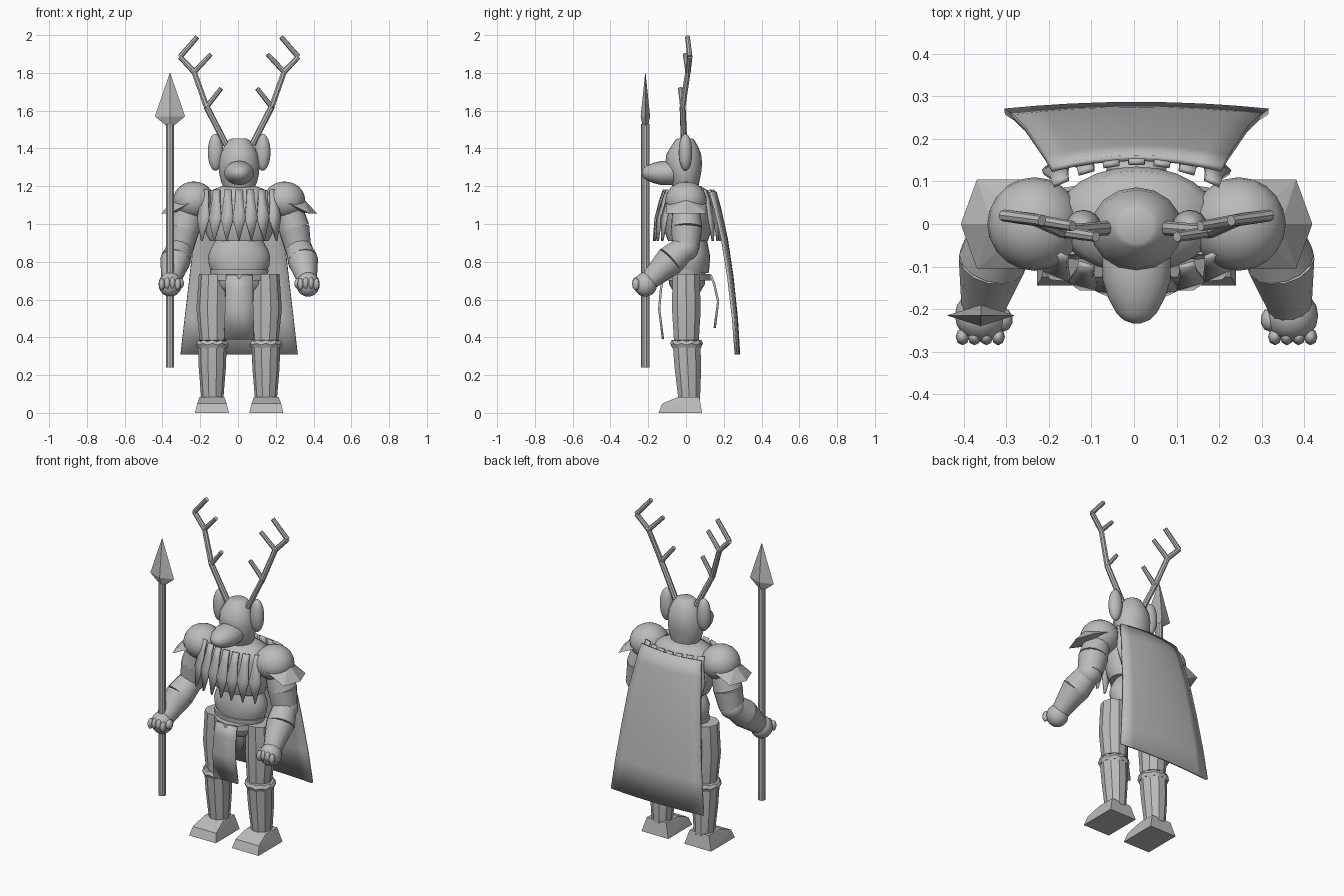
import bpy, bmesh, math
from mathutils import Vector, Matrix

if "Cube" in bpy.data.objects:
    bpy.data.objects.remove(bpy.data.objects["Cube"])

grey = bpy.data.materials.new("stone_grey")
grey.diffuse_color = (0.5, 0.5, 0.5, 1)
grey.use_nodes = True
grey.node_tree.nodes["Principled BSDF"].inputs["Base Color"].default_value = grey.diffuse_color
CX = 0.006  # body centre line


def finish(name, bm, smooth=None):
    bmesh.ops.recalc_face_normals(bm, faces=bm.faces[:])
    me = bpy.data.meshes.new(name)
    bm.to_mesh(me)
    bm.free()
    me.materials.append(grey)
    ob = bpy.data.objects.new(name, me)
    bpy.context.collection.objects.link(ob)
    if smooth:
        bpy.ops.object.select_all(action='DESELECT')
        ob.select_set(True)
        bpy.context.view_layer.objects.active = ob
        bpy.ops.object.shade_smooth_by_angle(angle=math.radians(smooth))
    return ob


def skin(bm, rings):
    """Join rings of points into a closed tube."""
    rows = [[bm.verts.new(p) for p in r] for r in rings]
    n = len(rows[0])
    for a, b in zip(rows, rows[1:]):
        for i in range(n):
            j = (i + 1) % n
            bm.faces.new((a[i], a[j], b[j], b[i]))
    bm.faces.new(rows[0])
    bm.faces.new(rows[-1])


def loft(name, rows, n=24, smooth=50):
    """Stacked ellipses: (x, y, z, rx, ry)."""
    bm = bmesh.new()
    skin(bm, [[(x + rx * math.cos(2 * math.pi * i / n), y + ry * math.sin(2 * math.pi * i / n), z)
               for i in range(n)] for x, y, z, rx, ry in rows])
    return finish(name, bm, smooth)


def rod(bm, a, b, r1, r2, n=8):
    a, b = Vector(a), Vector(b)
    d = b - a
    m = Matrix.Translation((a + b) / 2) @ d.to_track_quat('Z', 'Y').to_matrix().to_4x4()
    bmesh.ops.create_cone(bm, cap_ends=True, segments=n, radius1=r1, radius2=r2, depth=d.length, matrix=m)


def ball(bm, c, r, u=20, v=12):
    m = Matrix.Translation(c) @ Matrix.Diagonal((*r, 1))
    bmesh.ops.create_uvsphere(bm, u_segments=u, v_segments=v, radius=1, matrix=m)


def sheet(name, rows, t):
    """Curved cloth from rows of points, thickened."""
    bm = bmesh.new()
    vs = [[bm.verts.new(p) for p in r] for r in rows]
    for a, b in zip(vs, vs[1:]):
        for i in range(len(a) - 1):
            bm.faces.new((a[i], a[i + 1], b[i + 1], b[i]))
    ob = finish(name, bm, 30)
    mod = ob.modifiers.new("thickness", 'SOLIDIFY')
    mod.thickness, mod.offset = t, 0
    return ob


# Torso, waist and hips
loft("chest", [(CX, .01, .91, .155, .105), (CX, .01, .95, .175, .12), (CX, .01, 1.03, .19, .125),
               (CX, .01, 1.12, .19, .125), (CX, .01, 1.17, .17, .115), (CX, .01, 1.2, .09, .07)])
loft("waist", [(CX, .02, .74, .14, .1), (CX, .02, .78, .16, .105), (CX, .02, .83, .165, .108),
               (CX, .02, .87, .15, .1), (CX, .02, .92, .12, .09)])
loft("hips", [(CX, .005, .64, .1, .07), (CX, .005, .68, .15, .095), (CX, .005, .76, .155, .1)], 16)
loft("belt", [(CX, 0, .70, .14, .13), (CX, 0, .735, .14, .13)], 12, 30)

# Head, snout and ears
loft("head", [(CX, 0, 1.17, .07, .06), (CX, -.005, 1.22, .095, .075), (CX, -.008, 1.27, .106, .088),
              (CX, -.012, 1.32, .108, .098), (CX, -.012, 1.37, .1, .092), (CX, -.008, 1.41, .08, .072),
              (CX, -.006, 1.445, .055, .05), (CX, -.006, 1.452, .04, .04)], 16)
bm = bmesh.new()
skin(bm, [[(CX + r * math.cos(k * math.pi / 8), y, 1.27 + .8 * r * math.sin(k * math.pi / 8)) for k in range(16)]
          for y, r in [(-.03, .07), (-.08, .08), (-.13, .08), (-.175, .066), (-.21, .047), (-.226, .03), (-.234, .008)]])
finish("snout", bm, 60)

for s, side in ((-1, "left"), (1, "right")):
    def P(x, y, z):
        return (CX + s * x, y, z)

    bm = bmesh.new()
    ball(bm, P(.125, -.003, 1.38), (.041, .036, .098), 16, 12)
    finish(side + "_ear", bm, 60)

    # Antler: main beam and two tines
    bm = bmesh.new()
    beam = [P(.07, -.01, 1.42), P(.172, -.018, 1.62), P(.238, .01, 1.805), P(.313, .02, 1.885), P(.222, .008, 1.99)]
    for i, (a, b) in enumerate(zip(beam, beam[1:])):
        rod(bm, a, b, .017 - .001 * i, .016 - .001 * i)
    rod(bm, beam[1], P(.095, -.03, 1.718), .014, .012)
    rod(bm, beam[2], P(.15, -.005, 1.898), .014, .012)
    finish(side + "_antler", bm, 30)

    # Shoulder ball and pointed pad
    bm = bmesh.new()
    ball(bm, P(.24, 0, 1.125), (.11, .11, .1))
    finish(side + "_shoulder", bm, 60)
    bm = bmesh.new()
    for p in [(.25, 0, 1.19), (.34, 0, 1.135), (.413, 0, 1.055), (.375, .105, 1.055), (.375, -.105, 1.055),
              (.26, .105, 1.11), (.26, -.105, 1.11), (.30, 0, 1.07)]:
        bm.verts.new(P(*p))
    bmesh.ops.convex_hull(bm, input=bm.verts[:])
    finish(side + "_shoulder_pad", bm)

    # Arm
    bm = bmesh.new()
    rod(bm, P(.25, 0, 1.12), P(.29, .003, .98), .07, .083, 14)
    rod(bm, P(.29, .003, .98), P(.312, .0, .87), .083, .07, 14)
    finish(side + "_upper_arm", bm, 50)
    bm = bmesh.new()
    ball(bm, P(.315, -.003, .87), (.072, .07, .068))
    rod(bm, P(.315, -.01, .87), P(.338, -.085, .805), .068, .081, 14)
    rod(bm, P(.338, -.085, .805), P(.362, -.2, .695), .081, .05, 14)
    finish(side + "_forearm", bm, 50)

    # Fist with fingers and thumb
    bm = bmesh.new()
    ball(bm, P(.365, -.215, .68), (.062, .062, .065), 16, 10)
    for k in range(4):
        ball(bm, P(.325 + .028 * k, -.265, .69 - .006 * abs(k - 1.5)), (.016, .02, .032), 8, 6)
    ball(bm, P(.313, -.225, .685), (.022, .028, .028), 10, 8)
    finish(side + "_hand", bm, 60)

    # Leg, knee cuff and foot
    loft(side + "_thigh", [(CX + s * .138, .002, .36, .068, .068), (CX + s * .142, .002, .55, .084, .08),
                           (CX + s * .138, .0, .735, .075, .075)], 10, 20)
    loft(side + "_shin", [(CX + s * .142, .017, .07, .058, .06), (CX + s * .142, .01, .24, .072, .074),
                          (CX + s * .142, .003, .36, .076, .077)], 10, 20)
    bm = bmesh.new()
    skin(bm, [[(CX + s * .142 + r * math.cos(k * math.pi / 10), .003 + r * math.sin(k * math.pi / 10),
                z + .008 * (k % 2)) for k in range(20)] for z, r in ((.34, .078), (.36, .087), (.378, .078))])
    finish(side + "_knee_cuff", bm)
    bm = bmesh.new()
    for y, w, z in [(-.145, .09, 0), (.085, .09, 0), (-.125, .078, .05), (-.04, .065, .085), (.07, .065, .085)]:
        for k in (-1, 1):
            bm.verts.new(P(.144 + k * w, y, z))
    bmesh.ops.convex_hull(bm, input=bm.verts[:])
    finish(side + "_foot", bm)

# Feather collar, front and back
for f, label, y0, lean in ((-1, "front", .125, .045), (1, "back", .152, .035)):
    for i in range(-3, 4):
        x = .066 * i
        yt = y0 - .045 * (i / 3) ** 2
        yaw = -f * .14 * i
        rows = []
        for z, w, d in ((1.18, .019, -.008), (1.13, .021, .01), (1.03, .034, lean * .8), (.91, .002, lean)):
            cx, cy = CX + x * (.9 + .1 * (1.18 - z) / .27), f * (yt + d)
            rows.append([(cx + k * w * math.cos(yaw), cy + k * w * math.sin(yaw), z) for k in (-1, 1)])
        sheet(f"{label}_feather_{i + 4}", rows, .012)

# Cape, flaring downwards
rows = []
for z, y, w in ((1.17, .155, .2), (1.08, .18, .215), (.92, .215, .24), (.72, .245, .262), (.5, .268, .288), (.31, .28, .31)):
    rows.append([(CX + w * k / 4, y - .02 * (k / 4) ** 2 * (1.3 - .6 * (1.17 - z)), z) for k in range(-4, 5)])
sheet("cape", rows, .014)

# Loincloth panels
for label, pts in (("front", ((.73, -.12), (.66, -.132), (.55, -.142), (.39, -.122))),
                   ("back", ((.73, .13), (.68, .15), (.59, .17), (.45, .152)))):
    sheet(label + "_loincloth", [[(CX + k * (.07 + .03 * (.73 - z)), y, z) for k in (-1, 0, 1)] for z, y in pts], .012)

# Spear
bm = bmesh.new()
rod(bm, (-.36, -.215, .24), (-.36, -.215, 1.53), .022, .022, 10)
finish("spear_shaft", bm, 30)
bm = bmesh.new()
skin(bm, [[(-.36 + a, -.215, z), (-.36, -.215 + b, z), (-.36 - a, -.215, z), (-.36, -.215 - b, z)]
          for z, a, b in ((1.515, .014, .014), (1.57, .08, .025), (1.8, .001, .001))])
finish("spear_head", bm)
